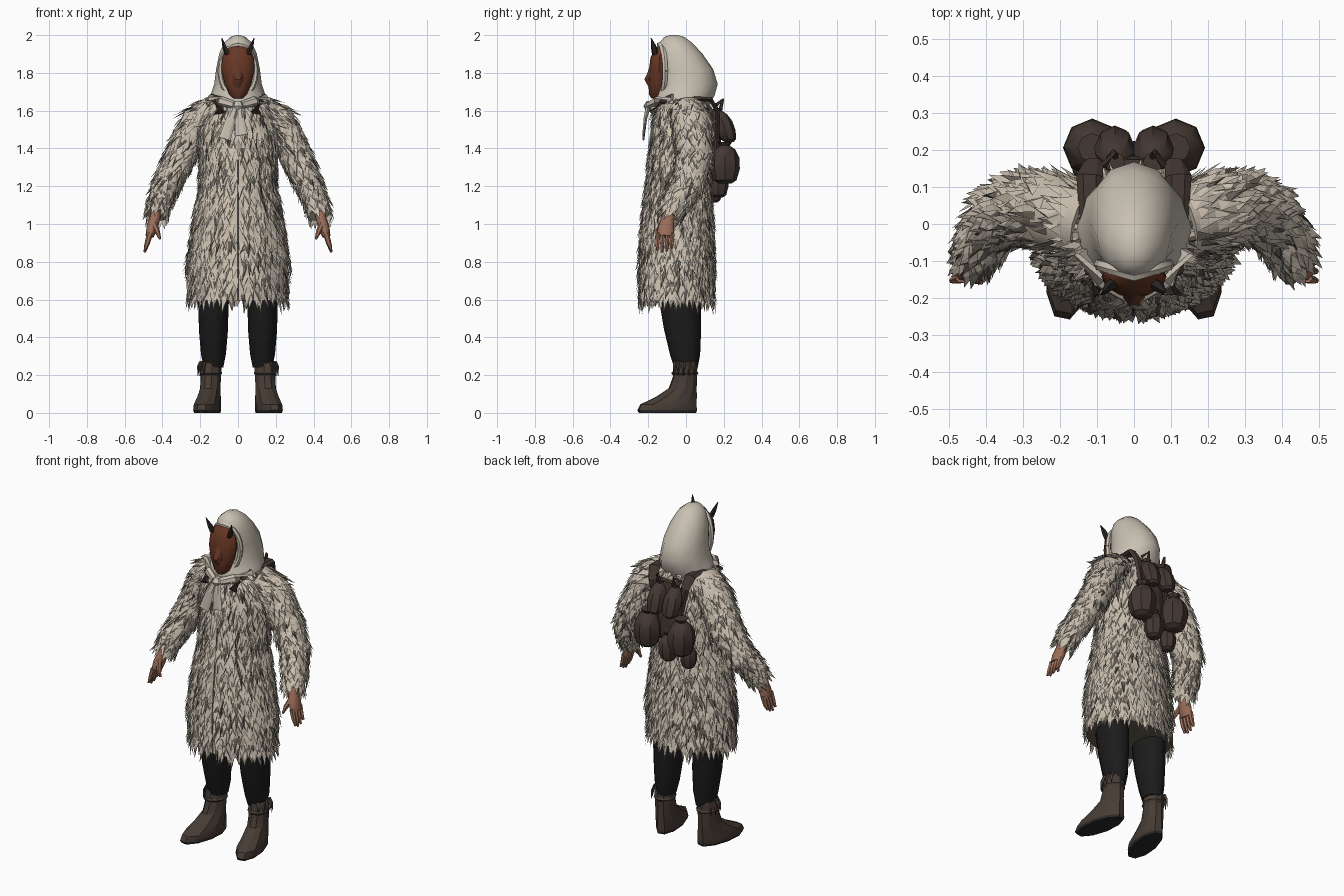
import bpy, bmesh, math, random
from mathutils import Vector

random.seed(4)
cube = bpy.data.objects.get("Cube")
if cube:
    bpy.data.objects.remove(cube, do_unlink=True)


def material(name, r, g, b):
    m = bpy.data.materials.new(name)
    m.use_nodes = True
    m.diffuse_color = (r, g, b, 1)
    m.node_tree.nodes["Principled BSDF"].inputs["Base Color"].default_value = (r, g, b, 1)
    return m


FUR = material("pale fur", .58, .51, .42)
FUR_MID = material("grey fur", .38, .33, .265)
FUR_DARK = material("shadow fur", .13, .11, .088)
CLOTH = material("cream cloth", .58, .53, .445)
MASK = material("red brown mask", .135, .038, .018)
DARK = material("dark horn", .025, .021, .02)
SKIN = material("skin", .33, .155, .1)
LEGGING = material("black cloth", .011, .011, .011)
BOOT = material("boot leather", .064, .046, .036)
PACK = material("pack leather", .058, .04, .032)


def finish(name, bm, mats, smooth=None):
    me = bpy.data.meshes.new(name)
    bm.to_mesh(me)
    bm.free()
    for m in mats:
        me.materials.append(m)
    if smooth:
        me.shade_smooth()
        me.set_sharp_from_angle(angle=math.radians(smooth))
    ob = bpy.data.objects.new(name, me)
    bpy.context.collection.objects.link(ob)
    return ob


# A ring is (centre, axis u, axis v)
def upright(rows, x=0, turn=0, s=1):
    """Horizontal rings from (z, y, rx, ry), optionally turned about the vertical."""
    u = Vector((math.cos(turn), math.sin(turn) * s, 0))
    v = Vector((-math.sin(turn) * s, math.cos(turn), 0))
    return [(Vector((x, 0, z)) + v * y, u * rx, v * ry) for z, y, rx, ry in rows]


def along(path, s=1):
    """Rings square to a path of (x, y, z, thickness, depth)."""
    pts = [Vector((p[0] * s, p[1], p[2])) for p in path]
    rings = []
    for i, p in enumerate(path):
        d = (pts[min(i + 1, len(pts) - 1)] - pts[max(i - 1, 0)]).normalized()
        ref = Vector((0, 1, 0)) if abs(d.y) < .8 else Vector((0, 0, 1))
        v = (ref - d * ref.dot(d)).normalized()
        rings.append((pts[i], d.cross(v) * p[3], v * p[4]))
    return rings


def point(ring, a):
    return ring[0] + ring[1] * math.cos(a) + ring[2] * math.sin(a)


def loft(name, rings, mats, n=10, smooth=None, rule=None):
    bm = bmesh.new()
    loops = [[bm.verts.new(point(r, math.tau * k / n)) for k in range(n)] for r in rings]
    for a, b in zip(loops, loops[1:]):
        for k in range(n):
            bm.faces.new((a[k], a[(k + 1) % n], b[(k + 1) % n], b[k]))
    bm.faces.new(loops[0])
    bm.faces.new(loops[-1])
    bmesh.ops.recalc_face_normals(bm, faces=bm.faces)
    if rule:
        for f in bm.faces:
            f.material_index = rule(f.calc_center_median())
    return finish(name, bm, mats, smooth)


def fur(name, rings, rows, cols, length=.085):
    """Pointed ridged tufts hanging down a lofted surface; rings run from top to bottom."""
    bm = bmesh.new()
    total = len(rings) - 1

    def ring_at(t):
        i = min(int(t), total - 1)
        return [a.lerp(b, t - i) for a, b in zip(rings[i], rings[i + 1])]

    dist = [0]
    for a, b in zip(rings, rings[1:]):
        dist.append(dist[-1] + (point(b, 0) - point(a, 0)).length)
    for row in range(rows):
        for col in range(cols):
            want = min((row + random.uniform(-.1, 1)) / rows, .985) * dist[-1]
            i = max(k for k in range(total) if dist[k] <= max(want, 0))
            t = max(i + (want - dist[i]) / (dist[i + 1] - dist[i]), 0)
            a = math.tau * (col + .5 * (row % 2) + random.uniform(-.3, .3)) / cols
            ring = ring_at(t)
            p = point(ring, a)
            if abs(p.x) < .014 and p.y < 0 and p.z < 1.4:
                continue
            n = (ring[1].normalized() * math.cos(a) + ring[2].normalized() * math.sin(a)).normalized()
            down = (point(ring_at(min(t + .05, total)), a) - point(ring_at(max(t - .05, 0)), a)).normalized()
            side = n.cross(down).normalized()
            shade = random.choices((0, 1, 2), (78, 8, 14))[0]
            size = length * random.uniform(.7, 1.15)
            w = random.uniform(.015, .021) * (1, 1, .7)[shade]
            left, right = p - side * w, p + side * w
            ridge = p + down * size * .45 + n * random.uniform(.009, .015)
            tip = p + down * size + n * random.uniform(.008, .026) + side * random.uniform(-.016, .016)
            vl, vr, vm, vt = [bm.verts.new(q) for q in (left, right, ridge, tip)]
            for trio in ((vl, vm, vt), (vr, vt, vm), (vl, vr, vm)):
                f = bm.faces.new(trio)
                f.normal_update()
                if f.normal.dot(n) < 0:
                    f.normal_flip()
                f.material_index = shade
    return finish(name, bm, (FUR, FUR_MID, FUR_DARK))


# Coat body with fur, dark underside and front seam
coat = upright([(1.685, -.02, .09, .085), (1.66, -.02, .14, .12), (1.605, -.015, .185, .145),
                (1.5, -.015, .21, .16), (1.34, -.03, .2, .165), (1.2, -.04, .2, .17),
                (1, -.047, .237, .186), (.8, -.05, .265, .196), (.595, -.05, .258, .193)])
loft("coat_body", coat, [FUR, FUR_DARK], 24, 40, lambda c: 1 if c.z < .62 else 0)
fur("coat_fur", coat, 34, 50)
loft("coat_seam", along([(0, r[0].y - r[2].length, r[0].z, .006, .004) for r in coat[4:]]), [FUR_DARK], 4)

# Leggings, boots, sleeves and hands on both sides
for s, tag in ((1, "left"), (-1, "right")):
    sleeve = along([(.12, 0, 1.6, .085, .1), (.21, .03, 1.54, .092, .104), (.3, .045, 1.37, .08, .094),
                    (.37, .02, 1.22, .071, .086), (.412, -.045, 1.12, .062, .074),
                    (.43, -.085, 1.05, .056, .062)], s)
    loft(tag + "_sleeve", sleeve, [FUR], 14, 40)
    fur(tag + "_sleeve_fur", sleeve, 20, 20, .07)

    loft(tag + "_palm", along([(.43, -.08, 1.08, .028, .03), (.44, -.095, 1.03, .028, .034),
                               (.455, -.105, .98, .03, .045), (.468, -.11, .935, .022, .045)], s),
         [SKIN], 10, 50)
    for k in range(4):
        y = -.147 + k * .025
        drop = (.012, 0, .006, .022)[k]
        loft(f"{tag}_finger_{k + 1}", along([(.466, y, .95, .017, .013), (.48, y - .004, .9, .014, .012),
                                             (.494, y - .006, .85 + drop, .006, .007)], s), [SKIN], 6, 50)
    loft(tag + "_thumb", along([(.445, -.125, 1, .018, .018), (.427, -.15, .96, .014, .013),
                                (.412, -.158, .92, .006, .007)], s), [SKIN], 6, 50)

    loft(tag + "_legging", upright([(.75, -.03, .085, .11), (.58, -.03, .08, .11), (.44, -.018, .077, .098),
                                    (.31, -.005, .066, .08), (.24, 0, .052, .062)], .13 * s),
         [LEGGING], 12, 40)
    turn = .2
    loft(tag + "_boot", upright([(0, -.1, .064, .158), (.014, -.102, .069, .165), (.045, -.095, .068, .155),
                                 (.085, -.052, .062, .112), (.13, -.018, .055, .076), (.19, -.006, .055, .065),
                                 (.25, -.004, .059, .065), (.27, -.004, .054, .06)], .143 * s, turn, s),
         [BOOT, DARK], 10, 25, lambda c: 1 if c.z < .01 else 0)
    loft(tag + "_boot_tie", upright([(.2, -.006, .055, .065), (.21, -.006, .062, .073),
                                     (.22, -.006, .057, .066)], .143 * s, turn, s), [BOOT], 10)
    for k in range(5):
        a = -1.1 + k * .45
        x, y = .143 + .055 * math.cos(a), .06 * math.sin(a)
        loft(f"{tag}_boot_tassel_{k + 1}", along([(x, y, .272, .008, .01), (x + .012, y * 1.1, .245, .008, .01),
                                                  (x + .016, y * 1.2, .195, .001, .001)], s), [BOOT], 4)

# Hood with rim, knot and tails
loft("hood", upright([(1.61, -.025, .15, .14), (1.645, -.02, .162, .152), (1.68, -.005, .146, .156),
                      (1.74, .01, .126, .158), (1.82, -.002, .116, .146), (1.9, -.032, .1, .12),
                      (1.96, -.054, .074, .086), (1.99, -.062, .04, .053), (2, -.065, .012, .02)]),
     [CLOTH], 12, 40)
rim = [(.095 * math.cos(a), -.14 + .03 * abs(math.cos(a)), 1.81 + .14 * math.sin(a), .014, .016)
       for a in [math.tau * k / 20 for k in range(21)]]
loft("hood_rim", along(rim), [CLOTH], 6, 50)
for s, tag in ((1, "left"), (-1, "right")):
    loft(tag + "_scarf_band", along([(.14, -.07, 1.67, .026, .02), (.09, -.155, 1.65, .026, .02),
                                     (.02, -.195, 1.63, .02, .018)], s), [CLOTH], 6, 50)
    loft(tag + "_scarf_tail", along([(.008, -.197, 1.635, .016, .014), (.022 - .014 * s, -.215, 1.56, .026, .01),
                                     (.045 - .025 * s, -.226, 1.46 + .01 * s, .032, .006)], s), [CLOTH], 6)
loft("scarf_knot", upright([(1.6, -.2, .016, .012), (1.625, -.202, .03, .024), (1.65, -.195, .018, .014)]),
     [CLOTH], 8)

# Mask with snout and horns
loft("mask", upright([(1.665, -.155, .025, .028), (1.685, -.15, .047, .045), (1.75, -.147, .073, .053),
                      (1.82, -.143, .088, .053), (1.88, -.14, .084, .048), (1.92, -.133, .066, .038),
                      (1.945, -.122, .034, .024)]), [MASK], 12, 35)
loft("mask_snout", upright([(1.72, -.185, .018, .012), (1.765, -.198, .03, .026), (1.8, -.188, .024, .018),
                            (1.87, -.176, .012, .006)]), [MASK], 6, 50)
for s, tag in ((1, "left"), (-1, "right")):
    loft(tag + "_horn", along([(.056, -.163, 1.9, .014, .018), (.07, -.17, 1.935, .013, .016),
                               (.086, -.185, 1.985, .002, .002)], s), [DARK], 5)


# Pouches and harness on the back
def pouch(name, x, y, z, r, h, lean=0):
    shape = ((-.5, .45), (-.42, .78), (-.15, 1), (.12, .97), (.32, .68), (.41, .32), (.5, .5))
    loft(name, upright([(z + t * h, y - lean * t, r * k, r * k) for t, k in shape], x), [PACK], 8, 35)


for s, tag in ((1, "left"), (-1, "right")):
    pouch(tag + "_large_pouch", .113 * s, .206, 1.325, .079, .22)
    pouch(tag + "_upper_pouch", .052 * s, .198, 1.525, .055, .18, .06)
    loft(tag + "_strap", along([(.07, .145, 1.25, .018, .014), (.08, .165, 1.45, .02, .014),
                                (.11, .165, 1.6, .028, .014), (.12, .13, 1.66, .036, .014),
                                (.12, 0, 1.665, .026, .014), (.105, -.13, 1.645, .028, .014),
                                (.095, -.185, 1.59, .028, .012)], s), [PACK], 6)
    loft(tag + "_pouch_cord", along([(.048, .175, 1.58, .012, .012), (.055, .195, 1.66, .008, .008),
                                     (.08, .16, 1.63, .01, .01)], s), [PACK], 5)
pouch("lower_pouch", 0, .17, 1.225, .055, .17)
pouch("small_pouch", -.12, .145, 1.185, .047, .14)
loft("pack_panel", upright([(1.24, .14, .06, .035), (1.3, .15, .08, .04), (1.56, .155, .08, .03),
                            (1.61, .155, .06, .02)]), [PACK], 10)
